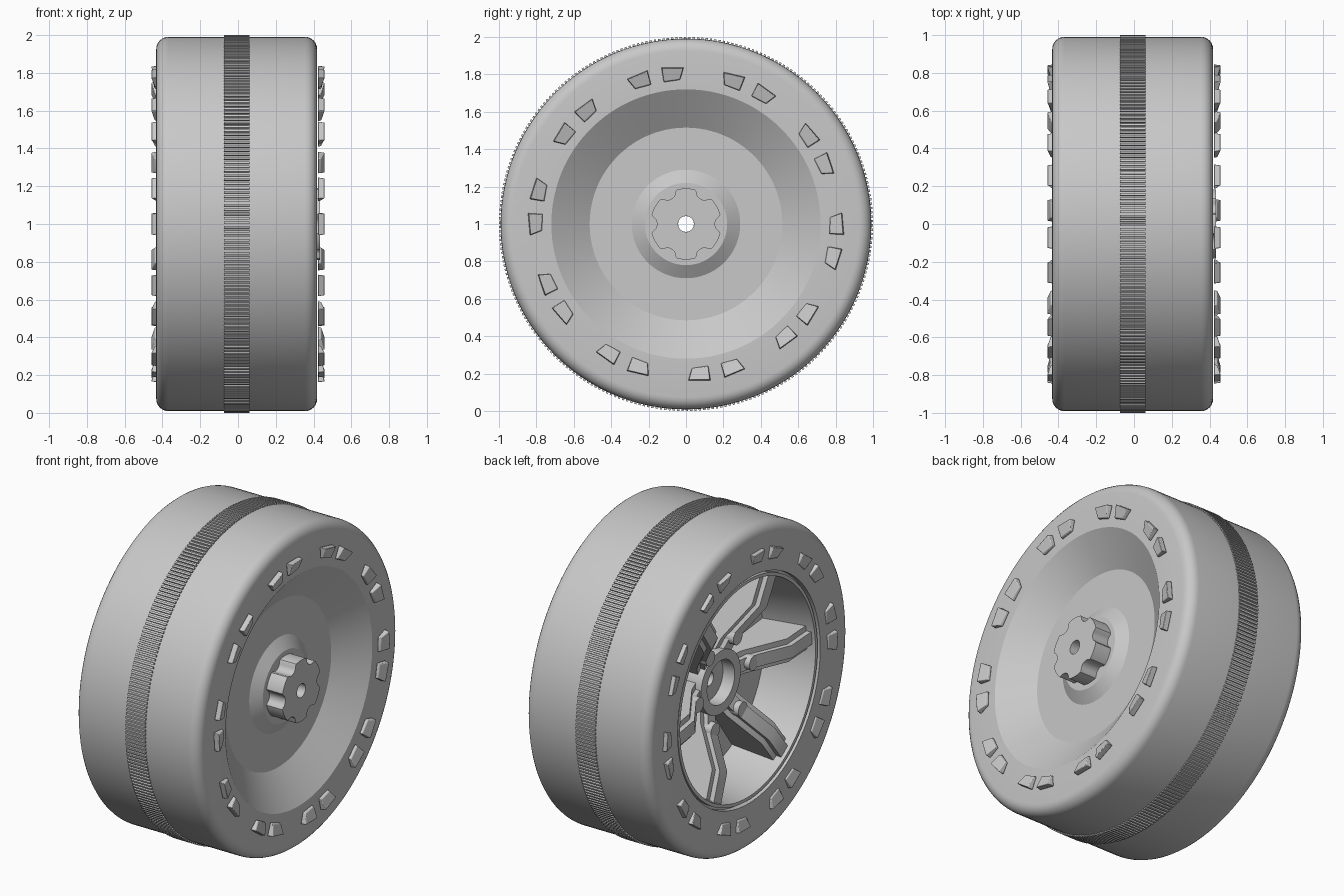
import bpy, bmesh
from math import pi, sin, cos, radians
from mathutils import Matrix, Vector

cube = bpy.data.objects.get("Cube")
if cube:
    bpy.data.objects.remove(cube)

GREY = (0.58, 0.58, 0.58, 1)
grey = bpy.data.materials.new("light_grey")
grey.use_nodes = True
grey.diffuse_color = GREY
grey.node_tree.nodes["Principled BSDF"].inputs["Base Color"].default_value = GREY


def finish(name, bm, angle=30):
    """Turn a bmesh into a wheel part centred on the axle."""
    bmesh.ops.recalc_face_normals(bm, faces=bm.faces[:])
    for f in bm.faces:
        f.smooth = True
    me = bpy.data.meshes.new(name)
    bm.to_mesh(me)
    bm.free()
    me.set_sharp_from_angle(angle=radians(angle))
    me.materials.append(grey)
    ob = bpy.data.objects.new(name, me)
    ob.location.z = 1
    bpy.context.collection.objects.link(ob)
    return ob


def lathe(name, profile, segs=128):
    """Spin a closed (x, radius) profile around the x axis."""
    bm = bmesh.new()
    rings = []
    for i in range(segs):
        a = 2 * pi * i / segs
        rings.append([bm.verts.new((x, r * cos(a), r * sin(a))) for x, r in profile])
    n = len(profile)
    for i in range(segs):
        p, q = rings[i], rings[(i + 1) % segs]
        for j in range(n):
            k = (j + 1) % n
            bm.faces.new((p[j], p[k], q[k], q[j]))
    return finish(name, bm)


def prism(bm, base, top):
    """Join two matching outlines into a closed solid."""
    b = [bm.verts.new(p) for p in base]
    t = [bm.verts.new(p) for p in top]
    bm.faces.new(b)
    bm.faces.new(t)
    n = len(b)
    for i in range(n):
        j = (i + 1) % n
        bm.faces.new((b[i], b[j], t[j], t[i]))


def shoulder(x, side, r=0.991, rad=0.065, steps=6):
    """Rounded tyre corner running from tread to sidewall."""
    arc = [pi / 2 * i / steps for i in range(steps + 1)]
    return [(x - side * rad * (1 - sin(a)), r - rad * (1 - cos(a))) for a in arc]


# Tyre with rounded shoulders
lathe("tyre", shoulder(-0.433, -1)[::-1] + shoulder(0.419, 1)
      + [(0.419, 0.72), (0.30, 0.70), (-0.30, 0.70), (-0.433, 0.70)])

# Ribbed band around the tread
bm = bmesh.new()
RIBS = 270
outline = []
for i in range(RIBS):
    for part, r in ((0, 0.989), (0.4, 0.989), (0.45, 1.0), (0.95, 1.0)):
        a = 2 * pi * (i + part) / RIBS
        outline.append((r * cos(a), r * sin(a)))
for i in range(len(outline)):
    (y0, z0), (y1, z1) = outline[i], outline[(i + 1) % len(outline)]
    bm.faces.new([bm.verts.new(p) for p in
                  ((-0.075, y0, z0), (0.06, y0, z0), (0.06, y1, z1), (-0.075, y1, z1))])
    # rib ends down to the tyre surface
    for x in (-0.075, 0.06):
        bm.faces.new([bm.verts.new(p) for p in
                      ((x, y0, z0), (x, y1, z1), (x, y1 * 0.97, z1 * 0.97), (x, y0 * 0.97, z0 * 0.97))])
bmesh.ops.remove_doubles(bm, verts=bm.verts[:], dist=0.0001)
finish("tread_band", bm, 20)

# Dished wheel disc: plain cone on one side, open barrel on the other
lathe("wheel_disc", [
    (0.325, 0.042), (0.325, 0.22), (0.28, 0.29), (0.28, 0.515), (0.419, 0.72),
    (0.30, 0.75), (-0.30, 0.75), (-0.40, 0.71), (-0.40, 0.685), (-0.425, 0.685),
    (-0.425, 0.665), (-0.11, 0.61), (-0.11, 0.042)])

# Hub ring on the spoked side
lathe("hub_ring", [(-0.04, 0.042), (-0.16, 0.042), (-0.16, 0.135),
                   (-0.24, 0.135), (-0.24, 0.195), (-0.04, 0.195)], 48)

# Scalloped drive hub with a through hole
bm = bmesh.new()
STEPS, HUB_R, NOTCH = 144, 0.19, 0.045


def hub_radius(a):
    d = (a + pi / 6) % (pi / 3) - pi / 6
    reach = NOTCH ** 2 - (0.2 * sin(d)) ** 2
    return min(HUB_R, 0.2 * cos(d) - reach ** 0.5) if reach > 0 else HUB_R


loops = []
for x, scale in ((0.31, 1), (0.435, 1), (0.435, 0), (0.31, 0)):
    loop = []
    for i in range(STEPS):
        a = 2 * pi * i / STEPS
        r = hub_radius(a) if scale else 0.042
        loop.append(bm.verts.new((x, r * cos(a), r * sin(a))))
    loops.append(loop)
for k in range(4):
    p, q = loops[k], loops[(k + 1) % 4]
    for i in range(STEPS):
        j = (i + 1) % STEPS
        bm.faces.new((p[i], p[j], q[j], q[i]))
finish("drive_hub", bm)

# Six bent spokes: wide web with a raised centre strip and a round boss
bm = bmesh.new()
pins = bmesh.new()
FACE = [(-0.225, 0.17), (-0.25, 0.25), (-0.395, 0.48), (-0.405, 0.668)]
for k in range(6):
    turn = Matrix.Rotation(radians(24 + 60 * k), 3, 'X')
    for half, drop in ((0.075, 0.03), (0.04, 0.0)):
        side = [(-0.08, 0.17)] + [(x + drop, r) for x, r in FACE] + [(-0.08, 0.62)]
        prism(bm, [turn @ Vector((x, -half, r)) for x, r in side],
              [turn @ Vector((x, half, r)) for x, r in side])
    place = turn.to_4x4() @ Matrix.Translation((-0.16, 0, 0.27)) @ Matrix.Rotation(pi / 2, 4, 'Y')
    bmesh.ops.create_cone(pins, cap_ends=True, segments=24, radius1=0.045,
                          radius2=0.045, depth=0.24, matrix=place)
finish("spokes", bm)
finish("spoke_bosses", pins)

# Ten pairs of raised sidewall blocks on each side, sloping down towards the rim
bm = bmesh.new()
OUTLINE = [(0.765, -0.055), (0.845, -0.06), (0.835, 0.06), (0.77, 0.035)]
for side, wall in ((1, 0.423), (-1, -0.425)):
    for k in range(10):
        for s in (1, -1):
            turn = Matrix.Rotation(radians(-6.5 + 36 * k + 6.6 * s), 3, 'X')
            base = [turn @ Vector((wall, r, s * t)) for r, t in OUTLINE]
            top = [turn @ Vector((side * (0.459 if r > 0.8 else 0.441),
                                  0.805 + (r - 0.805) * 0.9, s * t * 0.93))
                   for r, t in OUTLINE]
            prism(bm, base, top)
blocks = finish("sidewall_blocks", bm)
bevel = blocks.modifiers.new("soft_edges", 'BEVEL')
bevel.width = 0.004
bevel.segments = 2
